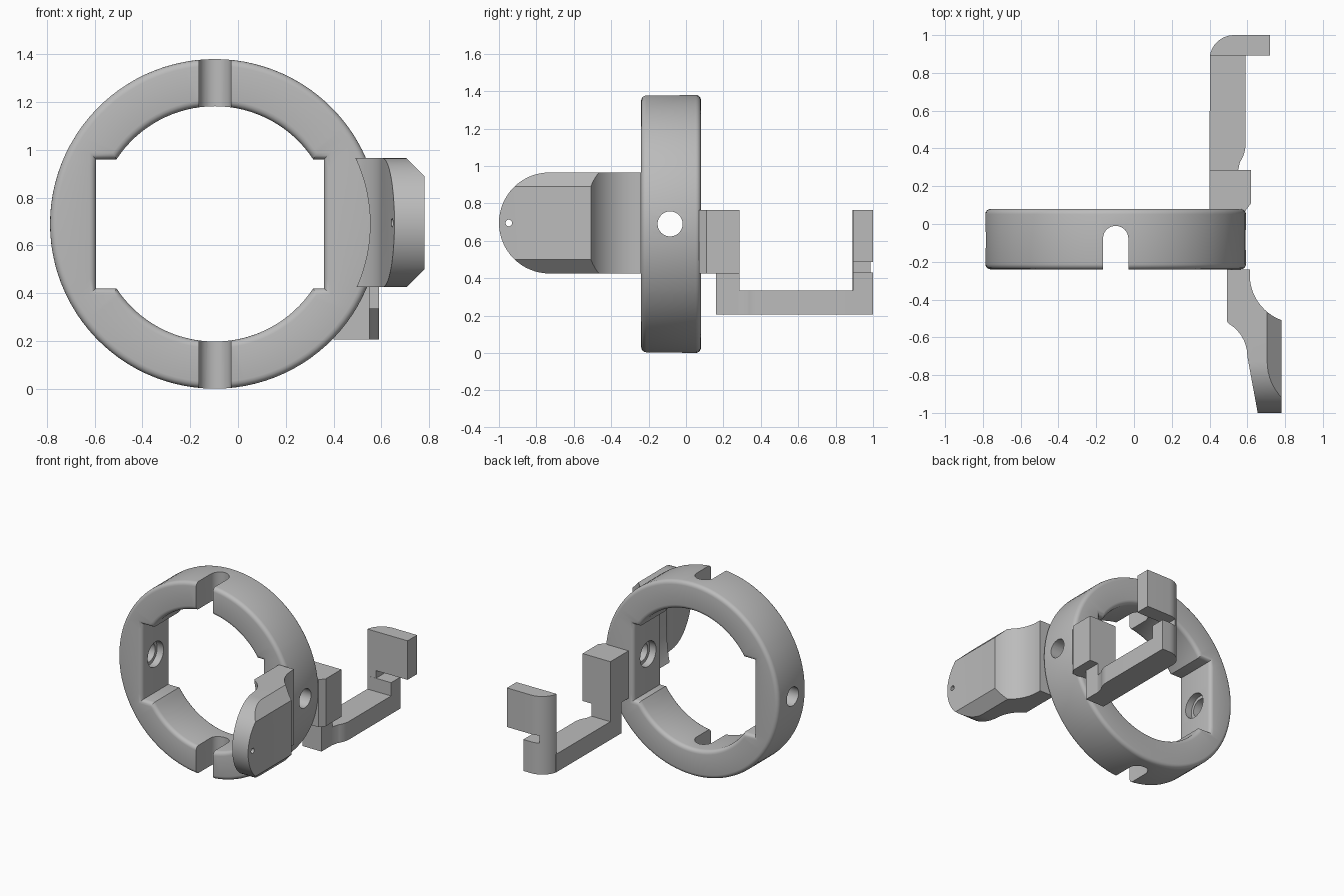
import bpy, bmesh
from math import sin, cos, pi, radians, degrees, asin, atan2

cube = bpy.data.objects.get("Cube")
if cube:
    bpy.data.objects.remove(cube, do_unlink=True)

grey = bpy.data.materials.new("plain_grey")
grey.use_nodes = True
grey.diffuse_color = (0.5, 0.5, 0.5, 1)
grey.node_tree.nodes["Principled BSDF"].inputs["Base Color"].default_value = (0.5, 0.5, 0.5, 1)

CX, CZ = -0.097, 0.69          # ring axis
FRONT, BACK = -0.24, 0.08      # ring faces


def finish(name, bm):
    bmesh.ops.recalc_face_normals(bm, faces=bm.faces)
    mesh = bpy.data.meshes.new(name)
    bm.to_mesh(mesh)
    bm.free()
    mesh.materials.append(grey)
    obj = bpy.data.objects.new(name, mesh)
    bpy.context.collection.objects.link(obj)
    return obj


def arc(cx, cy, r, start, end, n=12):
    steps = [radians(start + (end - start) * i / n) for i in range(n + 1)]
    return [(cx + r * cos(a), cy + r * sin(a)) for a in steps]


def prism(name, outline, axis, low, high):
    """Extrude a flat outline along one axis."""
    place = {"x": lambda u, v, w: (w, u, v),
             "y": lambda u, v, w: (u, w, v),
             "z": lambda u, v, w: (u, v, w)}[axis]
    bm = bmesh.new()
    bottom = [bm.verts.new(place(u, v, low)) for u, v in outline]
    top = [bm.verts.new(place(u, v, high)) for u, v in outline]
    bm.faces.new(bottom)
    bm.faces.new(top)
    for i in range(len(outline)):
        j = (i + 1) % len(outline)
        bm.faces.new((bottom[i], bottom[j], top[j], top[i]))
    return finish(name, bm)


def box(name, x0, x1, y0, y1, z0, z1):
    return prism(name, [(x0, y0), (x1, y0), (x1, y1), (x0, y1)], "z", z0, z1)


def combine(obj, other, operation):
    mod = obj.modifiers.new("cut", "BOOLEAN")
    mod.operation, mod.object, mod.solver = operation, other, "EXACT"
    with bpy.context.temp_override(object=obj, active_object=obj):
        bpy.ops.object.modifier_apply(modifier=mod.name)
    bpy.data.objects.remove(other, do_unlink=True)


def disc(name, u, v, r, axis, low, high, n=32):
    return prism(name, arc(u, v, r, 0, 360, n)[:-1], axis, low, high)


# Ring: round opening with a straight-walled recess on each side
OUTER, INNER, HALF, WALL_R, WALL_L = 0.69, 0.4925, 0.27, 0.457, 0.497


def make_ring():
    lip = degrees(asin(HALF / INNER))
    right, left = degrees(atan2(HALF, WALL_R)), degrees(atan2(HALF, WALL_L))
    keys = [-right, right, lip, 180 - lip, 180 - left,
            180 + left, 180 + lip, 360 - lip, 360 - right]
    counts = [16, 1, 32, 1, 16, 1, 32, 1]
    inside, outside = [], []
    for k, n in enumerate(counts):
        for i in range(n):
            a = radians(keys[k] + (keys[k + 1] - keys[k]) * i / n)
            c, s = cos(a), sin(a)
            if k == 0:
                r = WALL_R / c
            elif k == 4:
                r = -WALL_L / c
            elif k in (2, 6) or (k in (3, 7) and i == 0):
                r = INNER
            else:
                r = HALF / abs(s)
            inside.append((CX + r * c, CZ + r * s))
            outside.append((CX + OUTER * c, CZ + OUTER * s))
    bm = bmesh.new()
    loops = [[bm.verts.new((x, y, z)) for x, z in pts]
             for pts, y in ((inside, FRONT), (outside, FRONT), (outside, BACK), (inside, BACK))]
    for k in range(4):
        a, b = loops[k], loops[(k + 1) % 4]
        for i in range(len(a)):
            j = (i + 1) % len(a)
            bm.faces.new((a[i], a[j], b[j], b[i]))
    bmesh.ops.recalc_face_normals(bm, faces=bm.faces)
    rims = []
    for loop in loops:
        rims += [bm.edges.get((loop[i - 1], loop[i])) for i in range(len(loop))]
    bmesh.ops.bevel(bm, geom=rims, offset=0.028, segments=4, profile=0.5,
                    affect="EDGES", clamp_overlap=False)
    return finish("ring", bm)


ring = make_ring()

# Round-ended slots through the top and bottom
slot = [(CX - 0.067, -0.4)] + arc(CX, -0.077, 0.067, 180, 0, 20) + [(CX + 0.067, -0.4)]
combine(ring, prism("slot_cutter", slot, "z", -0.2, 1.6), "DIFFERENCE")

# Side holes with a wider counterbore on the inside
combine(ring, disc("hole_cutter", -0.085, CZ, 0.067, "x", -1, 1), "DIFFERENCE")
combine(ring, disc("bore_cutter", -0.085, CZ, 0.09, "x",
                   CX - WALL_L - 0.05, CX + WALL_R + 0.05), "DIFFERENCE")

# Front arm: swept top outline, rounded tip, chamfered outer edges
outline = ([(0.613, FRONT)] + arc(0.867, -0.27, 0.254, 180, 250)
           + [(0.78, -0.51), (0.78, -1), (0.655, -1)]
           + arc(0.4, -0.7, 0.2, 0, 60) + [(0.49, -0.51), (0.49, FRONT)])
arm = prism("front_arm", outline, "z", 0.3, 1.1)
tip = [(-0.1, 0.965)] + arc(-0.73, 0.695, 0.27, 90, 270, 32) + [(-0.1, 0.425)]
combine(arm, prism("tip_shape", tip, "x", 0.3, 0.95), "INTERSECT")
section = [(0.3, 0.41), (0.69, 0.41), (0.79, 0.51), (0.79, 0.88), (0.69, 0.98), (0.3, 0.98)]
combine(arm, prism("chamfer_shape", section, "y", -1.2, 0), "INTERSECT")
combine(arm, disc("saddle_cutter", CX, CZ, 0.65, "y", -1.1, 0, 128), "DIFFERENCE")
combine(arm, disc("pin_cutter", -0.947, 0.695, 0.018, "x", 0.3, 1, 16), "DIFFERENCE")

# Rear bracket: block on the ring, leg, bar and hooked post
block = prism("bracket_block", [(0.4, 0.07), (0.59, 0.07), (0.62, 0.11), (0.62, 0.285), (0.4, 0.285)],
              "z", 0.425, 0.765)
leg = box("bracket_leg", 0.4, 0.55, 0.16, 0.285, 0.205, 0.43)
bar_outline = ([(0.4, 0.28), (0.55, 0.28)] + arc(0.43, 0.42, 0.16, -35, 0, 8)
               + [(0.59, 0.9), (0.402, 0.9)])
bar = prism("bracket_bar", bar_outline, "z", 0.205, 0.335)


def hook(name, right, low, high):
    corner = arc(0.53, 0.87, 0.13, 171, 90)
    corner = [p for p in corner if p[0] < right]
    end = 0.87 + max(0, 0.13 ** 2 - min(0, right - 0.53) ** 2) ** 0.5
    return prism(name, [(right, 0.892)] + corner + [(right, end)], "z", low, high)


post = hook("bracket_post", 0.59, 0.205, 0.43)
neck = hook("bracket_neck", 0.47, 0.43, 0.487)
plate = hook("bracket_plate", 0.72, 0.485, 0.765)

# Smooth the curved surfaces, keep edges sharp
bpy.ops.object.select_all(action="DESELECT")
for obj in (ring, arm, block, leg, bar, post, neck, plate):
    obj.select_set(True)
bpy.context.view_layer.objects.active = ring
bpy.ops.object.shade_smooth_by_angle(angle=radians(25))
